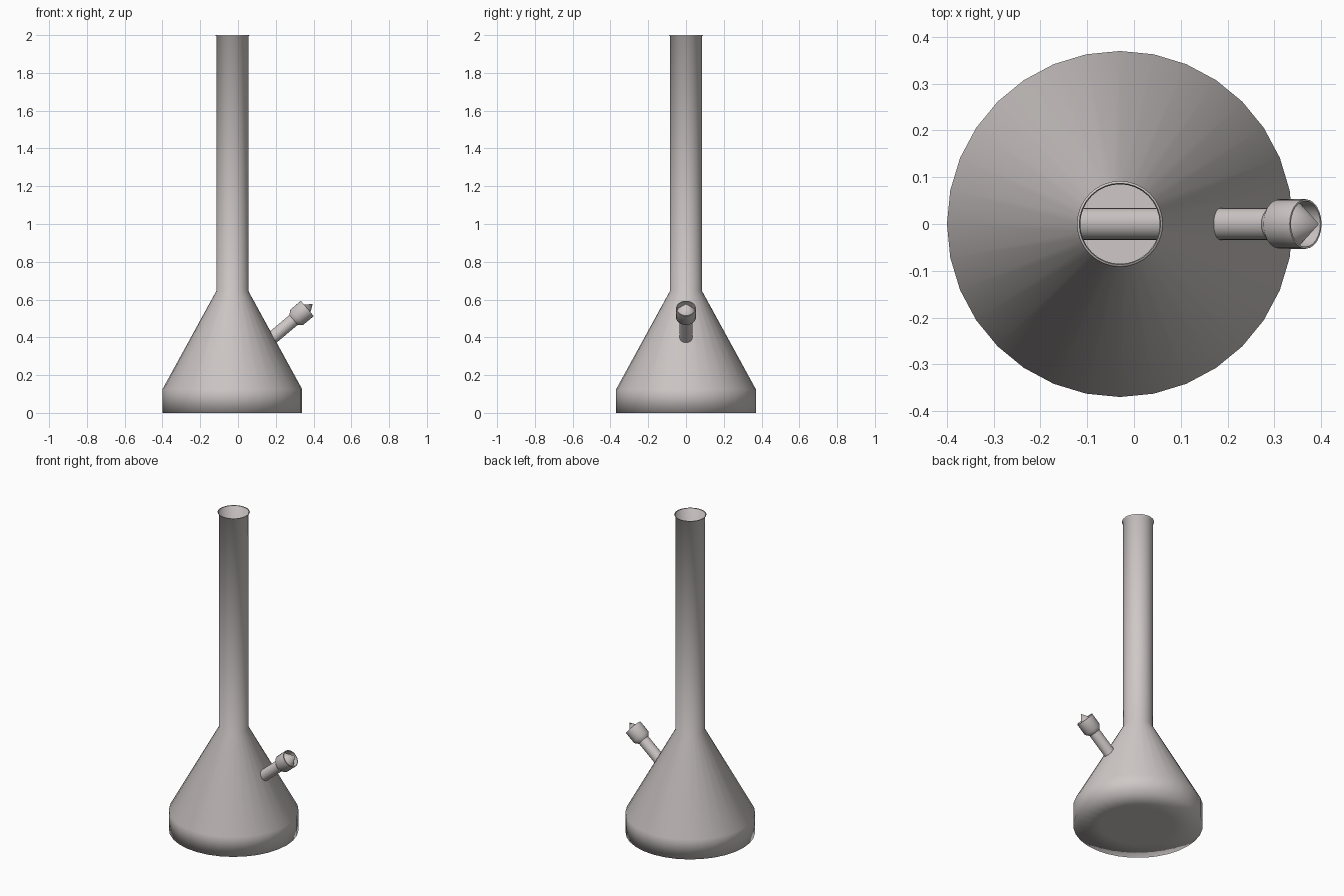
import bpy, bmesh, math
from mathutils import Matrix, Vector

cube = bpy.data.objects.get("Cube")
if cube:
    bpy.data.objects.remove(cube)

glass = bpy.data.materials.new("pale warm grey")
COLOUR = (0.62, 0.58, 0.57, 1)
glass.use_nodes = True
glass.diffuse_color = COLOUR
glass.node_tree.nodes["Principled BSDF"].inputs["Base Color"].default_value = COLOUR


def lathe(name, profile, sides, matrix, angle):
    """Revolve (radius, height) points round local z; radius 0 makes a pole."""
    bm = bmesh.new()
    rings = []
    for r, h in profile:
        if r == 0:
            rings.append([bm.verts.new((0, 0, h))] * sides)
        else:
            turn = [2 * math.pi * i / sides for i in range(sides)]
            rings.append([bm.verts.new((r * math.cos(a), r * math.sin(a), h)) for a in turn])
    for low, high in zip(rings, rings[1:]):
        for i in range(sides):
            j = (i + 1) % sides
            corners = [low[i], low[j], high[j], high[i]]
            bm.faces.new(list(dict.fromkeys(corners)))
    mesh = bpy.data.meshes.new(name)
    bm.to_mesh(mesh)
    bm.free()
    mesh.materials.append(glass)
    obj = bpy.data.objects.new(name, mesh)
    bpy.context.collection.objects.link(obj)
    obj.matrix_world = matrix
    bpy.ops.object.select_all(action='DESELECT')
    obj.select_set(True)
    bpy.context.view_layer.objects.active = obj
    if angle is None:
        bpy.ops.object.shade_smooth()
    else:
        bpy.ops.object.shade_smooth_by_angle(angle=math.radians(angle))
    return obj


# Conical flask with a tall open neck and a thin flared lip
lathe("flask", [(0, 0), (0.21, 0), (0.37, 0), (0.37, 0.125), (0.085, 0.645),
                (0.085, 1.995), (0.092, 2.0), (0.087, 2.0)],
      32, Matrix.Translation((-0.03, 0, 0)), None)

# Slanted parts share one axis, measured from the cup rim
tilt = math.radians(50)
axis = Matrix.Translation((0.367, 0, 0.553)) @ Matrix.Rotation(tilt, 4, 'Y')

# Stem running through the flask wall down towards the floor
lathe("stem", [(0, -0.74), (0.034, -0.74), (0.034, -0.08), (0, -0.08)], 24, axis, 40)

# Cup with an open rim
lathe("cup", [(0.034, -0.095), (0.053, -0.073), (0.053, 0), (0.049, 0),
              (0.049, -0.035)], 24, axis, 50)

# Pointed filling rising out of the cup
lathe("cup_cone", [(0.049, -0.033), (0, 0.037)], 24, axis, 60)
